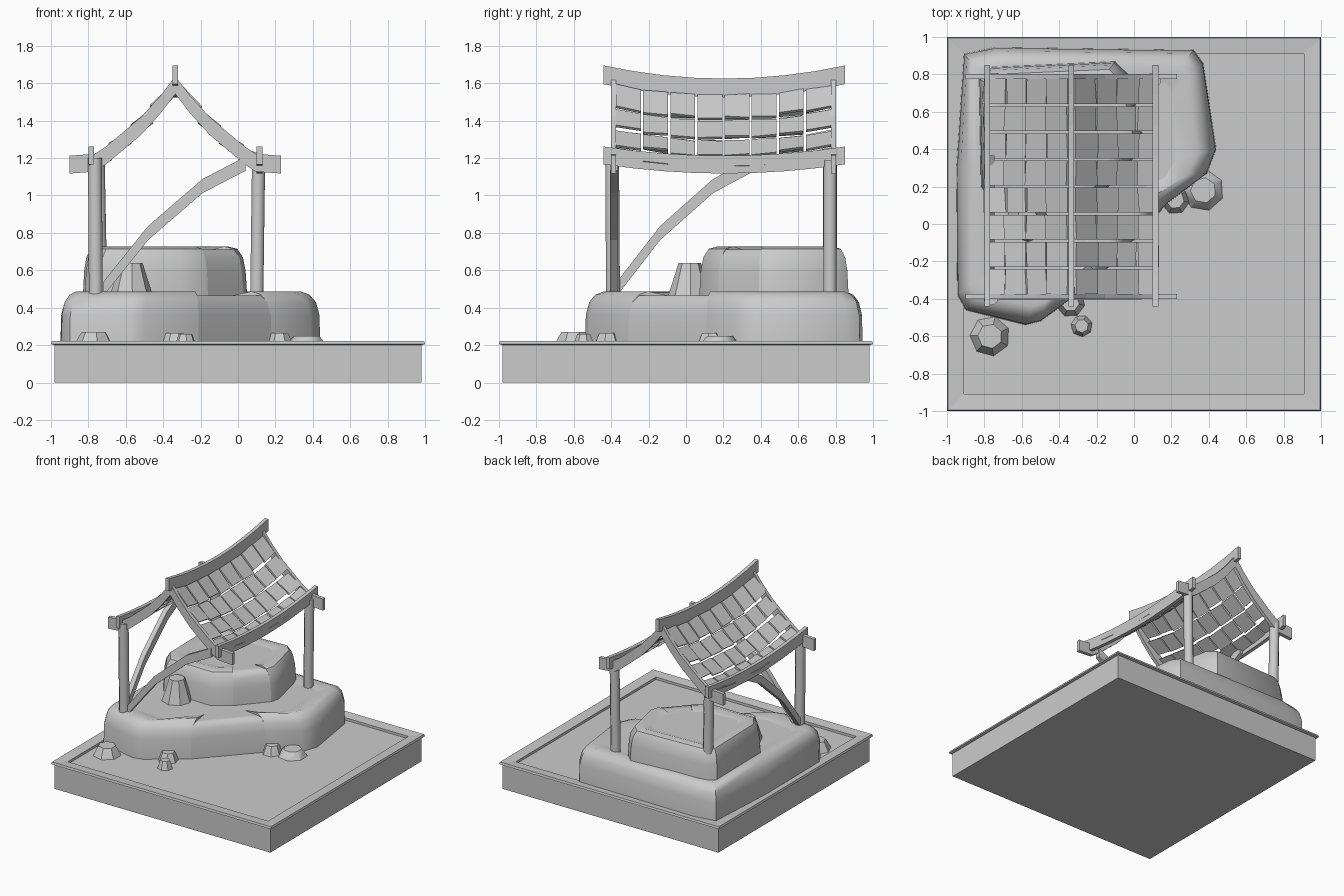
import bpy, math, random
from mathutils import Vector

if "Cube" in bpy.data.objects:
    bpy.data.objects.remove(bpy.data.objects["Cube"])
random.seed(4)


def make(name, verts, faces, smooth=None):
    me = bpy.data.meshes.new(name)
    me.from_pydata([tuple(v) for v in verts], [], faces)
    me.update()
    ob = bpy.data.objects.new(name, me)
    bpy.context.collection.objects.link(ob)
    if smooth:
        bpy.ops.object.select_all(action='DESELECT')
        ob.select_set(True)
        bpy.context.view_layer.objects.active = ob
        bpy.ops.object.shade_smooth_by_angle(angle=math.radians(smooth))
    return ob


def skin(rings, cap_start=True, cap_end=True):
    """Join equal-sized closed rings into a tube."""
    n = len(rings[0])
    verts = [v for r in rings for v in r]
    faces = [(i*n+j, i*n+(j+1) % n, (i+1)*n+(j+1) % n, (i+1)*n+j)
             for i in range(len(rings)-1) for j in range(n)]
    if cap_start:
        faces.append(tuple(range(n))[::-1])
    if cap_end:
        faces.append(tuple(range((len(rings)-1)*n, len(rings)*n)))
    return verts, faces


def board(name, path, side, height):
    """Plank following a path, upright rectangular section; side = half width vector."""
    s, h = Vector(side), Vector((0, 0, height/2))
    rings = [[Vector(p)-s-h, Vector(p)+s-h, Vector(p)+s+h, Vector(p)-s+h] for p in path]
    v, f = skin(rings)
    ob = make(name, v, f)
    fix_normals(ob)


def fix_normals(ob):
    import bmesh
    bm = bmesh.new()
    bm.from_mesh(ob.data)
    bmesh.ops.recalc_face_normals(bm, faces=bm.faces)
    bm.to_mesh(ob.data)
    bm.free()


# square tray with overhanging rim
prof = [(.98, 0), (.98, .2), (1, .205), (.995, .222), (.91, .215), (.91, .195)]
v, f = skin([[(-a, -a, z), (a, -a, z), (a, a, z), (-a, a, z)] for a, z in prof])
make("tray", v, f)


# rock terraces: the first outline edge is the waterfall gap
def terrace(name, outline, centre, prof):
    c = Vector(centre)
    pts = [Vector(p) for p in outline]
    n, m = len(pts), len(prof)

    def at(i, d, z):
        p = pts[i % n]
        q = p + (c-p).normalized()*d*1.2
        return (q.x, q.y, z)
    verts = [at(i, d, z) for d, z in prof for i in range(n)]
    faces = [(k*n+i, k*n+(i+1) % n, (k+1)*n+(i+1) % n, (k+1)*n+i)
             for k in range(m-1) for i in range(1, n)]
    for i in (0, 1):
        end = tuple(k*n+i for k in range(m))
        faces.append(end if i else end[::-1])
    make(name+"_rocks", verts, faces, 40)
    # pool surface
    d, z = prof[-1]
    make(name+"_pool", [at(i, d, z) for i in range(n)], [tuple(range(n))])
    # water sheet pouring through the gap
    water = prof[-1][1]
    sv = []
    for d, z in prof:
        sv += [at(0, d, min(z, water+.002)), at(1, d, min(z, water+.002))]
    make(name+"_waterfall", sv, [(2*k, 2*k+1, 2*k+3, 2*k+2) for k in range(m-1)], 60)


terrace("lower", [(-.21, -.31), (.18, .11), (.39, .27), (.44, .4), (.37, .86), (.32, .93),
                  (-.74, .945), (-.91, .91), (-.95, .3), (-.945, -.38), (-.9, -.46),
                  (-.58, -.54), (-.5, -.52)], (-.3, .2),
        [(0, .19), (.004, .36), (.02, .43), (.05, .47), (.09, .487), (.19, .463)])
terrace("upper", [(-.16, .17), (.03, .39), (.05, .46), (-.03, .8), (-.1, .87), (-.76, .84),
                  (-.83, .78), (-.82, .2), (-.74, .09), (-.3, .07)], (-.4, .47),
        [(0, .45), (.008, .6), (.02, .67), (.045, .715), (.09, .728), (.15, .708)])


# loose boulders
def boulder(name, x, y, z, r, h, top=.6, sides=7):
    rings = []
    for k, t in ((1, 0), (top+.12, .75), (top, 1)):
        rings.append([])
        for j in range(sides):
            a = 2*math.pi*j/sides + r*20
            rings[-1].append((x+r*k*math.cos(a), y+r*k*math.sin(a), z+h*t))
    v, f = skin(rings)
    make(name, v, f, 40)


boulder("pool_boulder", -.57, .02, .45, .12, .19, .5, 8)
for i, (x, y, r, h) in enumerate([(-.77, -.6, .11, .08), (-.28, -.545, .06, .07),
                                  (-.34, -.42, .08, .075), (.22, .13, .08, .075),
                                  (.37, .18, .115, .06)]):
    boulder(f"ground_boulder_{i}", x, y, .19, r, h)


# timber posts
def post(name, bottom, top, r):
    rings = [[(p[0]+r*math.cos(j*math.pi/4+.39), p[1]+r*math.sin(j*math.pi/4+.39), p[2])
              for j in range(8)] for p in (bottom, top)]
    v, f = skin(rings)
    make(name, v, f, 50)


post("front_left_post", (-.76, -.39, .44), (-.765, -.395, 1.2), .04)
post("back_left_post", (-.735, .77, .44), (-.75, .77, 1.2), .04)
post("back_right_post", (.1, .77, .44), (.11, .77, 1.19), .038)

# bent braces from the front left post
bend = [(0, .5), (.24, .8), (.53, 1.05), (.76, 1.17)]
board("front_brace", [(-.72+d, -.385, z) for d, z in bend], (0, .02, 0), .075)
board("side_brace", [(-.765, -.37+d*.97, z) for d, z in bend], (.02, 0, 0), .075)

# sagging ridge and eave beams
RX, Y0, Y1 = -.335, -.44, .85


def sag(y):
    return .07*((y-.205)/.645)**2


ys = [Y0+(Y1-Y0)*i/8 for i in range(9)]
board("ridge_beam", [(RX, y, 1.575+sag(y)) for y in ys], (.015, 0, 0), .1)
for nm, x in (("left", -.785), ("right", .115)):
    board(nm+"_eave_beam", [(x, y, 1.165+sag(y)*.7) for y in ys], (.015, 0, 0), .095)

# curved gable boards
curve = [(0, 1.59), (.08, 1.485), (.18, 1.375), (.28, 1.29), (.37, 1.215), (.43, 1.175), (.565, 1.165)]
gable = [(-d, z) for d, z in curve[:0:-1]] + curve
for nm, y in (("front", -.388), ("back", .788)):
    board(nm+"_gable_board", [(RX+d, y, z) for d, z in gable], (0, .014, 0), .095)


# roof tiles: four overlapping rows of eight on each slope
def slope_z(d):
    for (a, za), (b, zb) in zip(curve, curve[1:]):
        if d <= b:
            return za+(zb-za)*(d-a)/(b-a)


def jit(a):
    return random.uniform(-a, a)


verts, faces = [], []
box = [(0, 1, 2, 3), (7, 6, 5, 4), (0, 4, 5, 1), (1, 5, 6, 2), (2, 6, 7, 3), (3, 7, 4, 0)]
pitch = 1.16/8
for s in (-1, 1):
    for row in range(4):
        for col in range(8):
            d0, d1 = .012+row*.11, .012+(row+1)*.11 + jit(.008)
            ya = -.38+col*pitch+.006
            yb = ya+pitch-.012
            b = len(verts)
            quad = []
            for d, y, lift in ((d0, ya, 0), (d0, yb, 0), (d1, yb, .022), (d1, ya, .022)):
                z = slope_z(d)+sag(y)-.05+lift+jit(.006)
                quad.append(Vector((RX+s*(d+jit(.005)), y, z)))
            off = Vector((s*.012, 0, .012))
            verts += quad + [q+off for q in quad]
            faces += [tuple(b+i for i in fc) for fc in box]
tiles = make("roof_tiles", verts, faces)
fix_normals(tiles)
